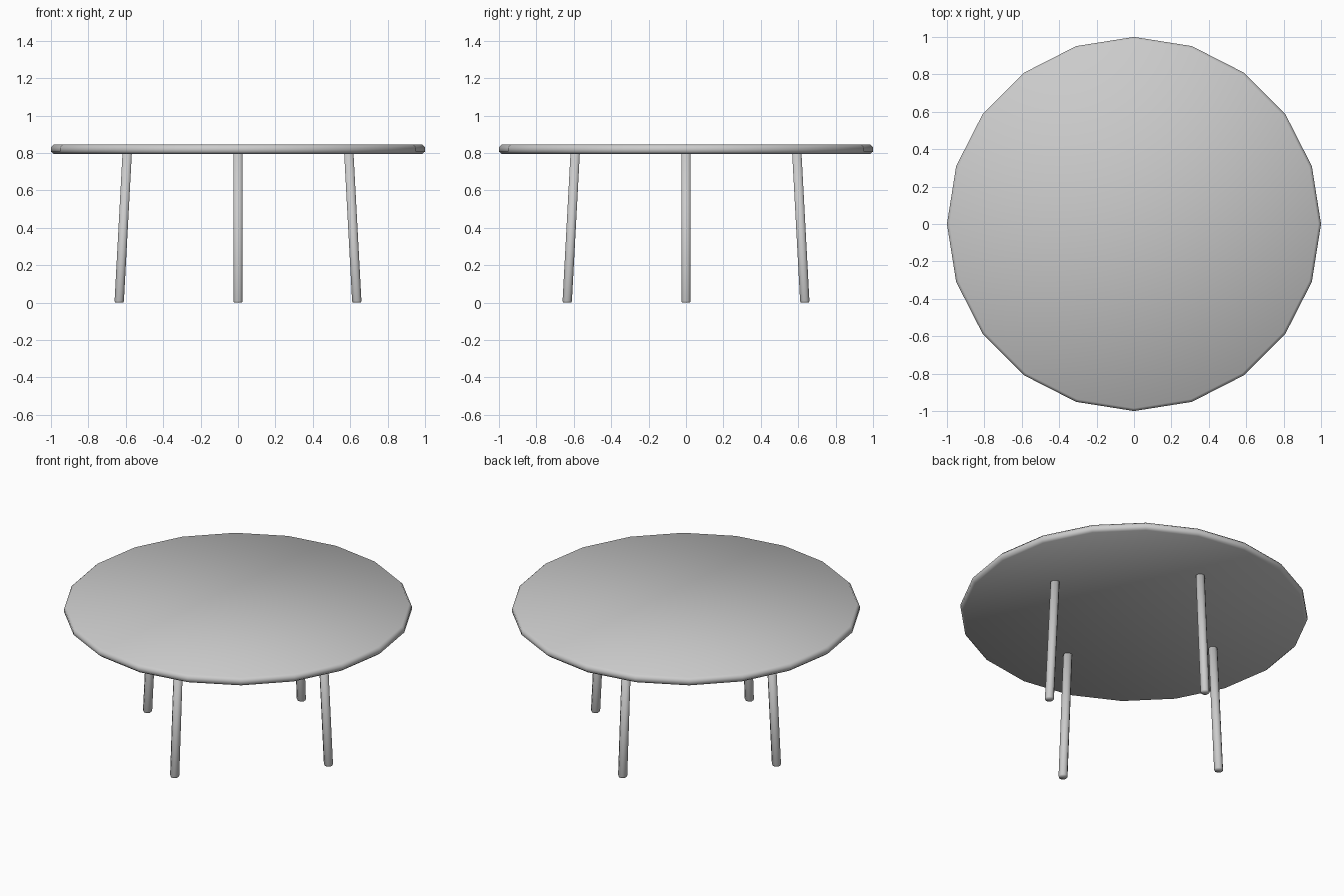
import bpy, bmesh, math
from mathutils import Vector

if "Cube" in bpy.data.objects:
    bpy.data.objects.remove(bpy.data.objects["Cube"])


def loft(name, rings, sides, phase=0.0):
    """Closed, smooth-shaded solid through rings of (centre, radius)."""
    bm = bmesh.new()
    loops = []
    for c, r in rings:
        loops.append([bm.verts.new((c[0] + r * math.cos(phase + math.tau * i / sides),
                                    c[1] + r * math.sin(phase + math.tau * i / sides),
                                    c[2])) for i in range(sides)])
    for a, b in zip(loops, loops[1:]):
        for i in range(sides):
            j = (i + 1) % sides
            bm.faces.new((a[i], a[j], b[j], b[i]))
    bm.faces.new(loops[0][::-1])
    bm.faces.new(loops[-1])
    for f in bm.faces:
        f.smooth = True
    mesh = bpy.data.meshes.new(name)
    bm.to_mesh(mesh)
    bm.free()
    obj = bpy.data.objects.new(name, mesh)
    bpy.context.collection.objects.link(obj)
    return obj


# Round top: 20 sides with a softened rim
rim = [(0.985, 0.795), (1.0, 0.808), (1.0, 0.83), (0.985, 0.845)]
loft("table_top", [((0, 0, z), r) for r, z in rim], 20)

# Four slightly splayed legs, softened at the foot
for name, dx, dy in (("right_leg", 1, 0), ("back_leg", 0, 1),
                     ("left_leg", -1, 0), ("front_leg", 0, -1)):
    out = Vector((dx, dy, 0))
    profile = [(0.0, 0.636, 0.023), (0.008, 0.635, 0.027), (0.81, 0.592, 0.027)]
    loft(name, [(out * d + Vector((0, 0, z)), r) for z, d, r in profile],
         8, math.pi / 8)
